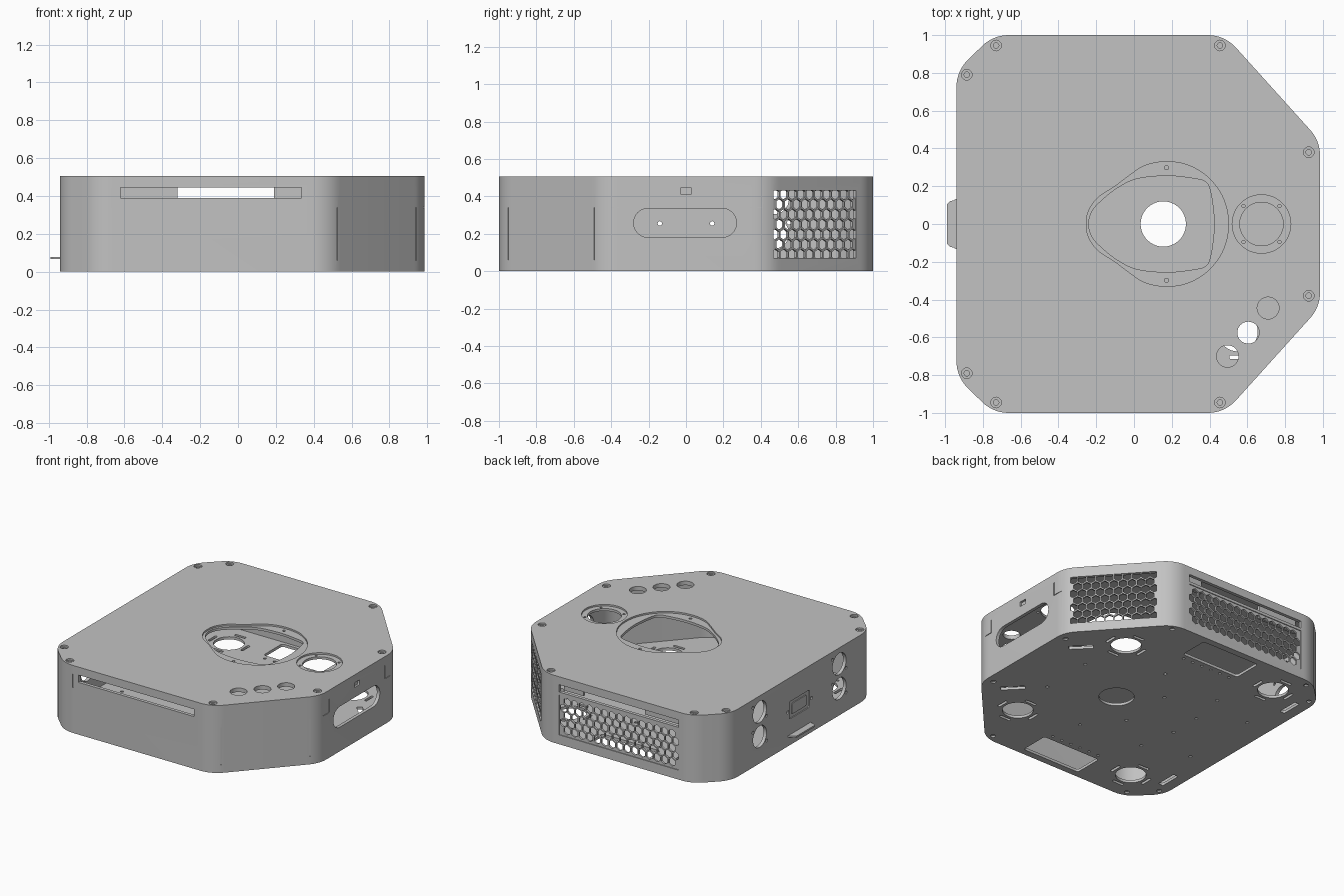
import bpy, bmesh, math
from mathutils import Matrix, Vector

if "Cube" in bpy.data.objects:
    bpy.data.objects.remove(bpy.data.objects["Cube"])

grey = bpy.data.materials.new("plain grey")
grey.use_nodes = True
COL = (0.54, 0.54, 0.54, 1)
grey.diffuse_color = COL
grey.node_tree.nodes["Principled BSDF"].inputs["Base Color"].default_value = COL

H, TOP, WALL, FLOOR = 0.505, 0.475, 0.025, 0.02
UP = Vector((0, 0, 1))


# ---------- 2D profiles ----------
def circle(r, n=32, c=(0, 0), start=0.0):
    return [(c[0] + r * math.cos(start + math.tau * i / n),
             c[1] + r * math.sin(start + math.tau * i / n)) for i in range(n)]


def rrect(w, h, r=0.0, c=(0, 0), turn=0.0, seg=8):
    pts = []
    for k, (sx, sy) in enumerate([(1, 1), (-1, 1), (-1, -1), (1, -1)]):
        for i in range(seg + 1 if r else 1):
            a = math.pi / 2 * (k + i / seg)
            pts.append((sx * (w / 2 - r) + r * math.cos(a), sy * (h / 2 - r) + r * math.sin(a)))
    ct, st = math.cos(turn), math.sin(turn)
    return [(c[0] + x * ct - y * st, c[1] + x * st + y * ct) for x, y in pts]


def outline(inset=0.0, radius=0.2, seg=8):
    """Eight-sided plan with filleted corners."""
    half = [(0.985, 0.44), (0.48, 1.0), (-0.745, 1.0), (-0.94, 0.81)]
    vs = [Vector(p) for p in half + [(x, -y) for x, y in reversed(half)]]
    out = []
    for i, v in enumerate(vs):
        d1, d2 = (v - vs[i - 1]).normalized(), (vs[(i + 1) % len(vs)] - v).normalized()
        n1, n2 = Vector((d1.y, -d1.x)), Vector((d2.y, -d2.x))
        centre = v - (n1 + n2) * radius / (1 + n1.dot(n2))
        a1, turn = math.atan2(n1.y, n1.x), math.acos(n1.dot(n2))
        for k in range(seg + 1):
            a = a1 + turn * k / seg
            out.append((centre.x + (radius - inset) * math.cos(a),
                        centre.y + (radius - inset) * math.sin(a)))
    return out


def smooth_mirror(half, steps=5):
    """Closed Catmull-Rom loop from a half profile mirrored in y."""
    p = [Vector(q) for q in half + [(x, -y) for x, y in reversed(half[1:-1])]]
    out, n = [], len(p)
    for i in range(n):
        a, b, c, d = p[i - 1], p[i], p[(i + 1) % n], p[(i + 2) % n]
        for k in range(steps):
            t = k / steps
            q = 0.5 * (2 * b + (c - a) * t + (2 * a - 5 * b + 4 * c - d) * t ** 2
                       + (3 * b - a - 3 * c + d) * t ** 3)
            out.append((q.x, q.y))
    return out


# ---------- solids ----------
def prism(bm, pts, z0, z1, frame=Matrix()):
    lo = [bm.verts.new(frame @ Vector((x, y, z0))) for x, y in pts]
    hi = [bm.verts.new(frame @ Vector((x, y, z1))) for x, y in pts]
    bm.faces.new(lo[::-1])
    bm.faces.new(hi)
    for i in range(len(pts)):
        j = (i + 1) % len(pts)
        bm.faces.new((lo[i], lo[j], hi[j], hi[i]))


def make(name, solids):
    """Object from a list of (profile, low, high[, frame])."""
    bm = bmesh.new()
    for s in solids:
        prism(bm, *s)
    bmesh.ops.recalc_face_normals(bm, faces=bm.faces)
    me = bpy.data.meshes.new(name)
    bm.to_mesh(me)
    bm.free()
    me.materials.append(grey)
    ob = bpy.data.objects.new(name, me)
    bpy.context.collection.objects.link(ob)
    return ob


def cut(ob, solids):
    cutter = make("cutter", solids)
    cutter.hide_render = True
    mod = ob.modifiers.new("cut", "BOOLEAN")
    mod.operation, mod.solver, mod.object = "DIFFERENCE", "EXACT", cutter
    bpy.context.view_layer.update()
    me = bpy.data.meshes.new_from_object(ob.evaluated_get(bpy.context.evaluated_depsgraph_get()))
    ob.modifiers.clear()
    ob.data = me
    bpy.data.objects.remove(cutter)


def wall_frame(origin, normal):
    """Local x runs along the wall, y is up, z points out."""
    n = Vector((*normal, 0)).normalized()
    u = UP.cross(n)
    m = Matrix((u, UP, n)).transposed().to_4x4()
    m.translation = Vector((*origin, 0))
    return m


front, back = wall_frame((0, -1), (0, -1)), wall_frame((0, 1), (0, 1))
side, ports = wall_frame((0.985, 0), (1, 0)), wall_frame((-0.94, 0), (-1, 0))
slant_back = wall_frame((0.7325, 0.72), (0.56, 0.505))
slant_front = wall_frame((0.7325, -0.72), (0.56, -0.505))
IN, OUT = -0.06, 0.05

# ---------- housing: floor and walls ----------
housing = make("housing", [(outline(), 0, TOP)])
cut(housing, [(outline(WALL), FLOOR, 1)])

grilles = {"back_grille": (back, 0.145, 0.22, 0.99, 0.30),
           "slanted_grille": (slant_back, -0.04, 0.25, 0.59, 0.36)}
holes = [(rrect(0.955, 0.055, c=(-0.143, 0.418)), IN, OUT, front),
         (rrect(0.99, 0.055, c=(0.145, 0.418)), IN, OUT, back),
         (rrect(0.55, 0.155, 0.077, (-0.005, 0.258)), IN, OUT, side),
         (rrect(0.06, 0.035, 0.006, (0, 0.428)), -0.015, OUT, side),
         (rrect(0.24, 0.13, 0.015, (0, 0.26)), -0.008, OUT, ports)]
for frame, u, v, w, h in grilles.values():
    holes.append((rrect(w, h, c=(u, v)), IN, OUT, frame))
for s in (-1, 1):
    holes.append((circle(0.012, 12, (s * 0.14, 0.255)), IN, OUT, ports))
    for z in (0.2, 0.385):
        holes.append((circle(0.08, 32, (s * 0.47, z)), IN, OUT, ports))
        for k in (-1, 1):
            holes.append((circle(0.011, 10, (s * 0.47 + k * 0.08, z - k * 0.06)), IN, OUT, ports))
    # fine panel seams
    holes.append((rrect(0.006, 0.28, c=(s * 0.31, 0.2)), -0.006, OUT, slant_front))
    holes.append((rrect(0.006, 0.1, c=(s * 0.33, 0.39)), -0.005, OUT, side))
    holes.append((rrect(0.08, 0.006, c=(s * 0.375, 0.34)), -0.005, OUT, side))
holes.append((rrect(0.006, 0.1, c=(-0.665, 0.39)), -0.005, OUT, front))
cut(housing, holes)

# ---------- floor openings ----------
floor = [(circle(0.12, 40, (0.155, 0)), -0.1, 0.1)]
for s in (-1, 1):
    floor.append((rrect(0.48, 0.22, 0.02, (-0.06, s * 0.84)), -0.1, 0.1))
    for cx, cy in ((0.55, s * 0.57), (-0.6, s * 0.75)):
        floor.append((circle(0.105, 32, (cx, cy)), -0.1, 0.1))
        for k in range(4):
            a = math.pi / 2 * k
            pos = (cx + 0.135 * math.cos(a), cy + 0.135 * math.sin(a))
            floor.append((rrect(0.02, 0.09, 0.008, pos, a), -0.1, 0.1))
    floor.append((rrect(0.17, 0.04, 0.01, (0.77, s * 0.36), math.radians(135)), -0.1, 0.1))
    floor.append((rrect(0.04, 0.16, 0.01, (-0.84, s * 0.64)), -0.1, 0.1))
    for i in range(6):
        floor.append((circle(0.01, 10, (-0.26 + i * 0.08, s * 0.69)), -0.1, 0.1))
    for x, y in ((-0.75, 0.3), (-0.4, 0.4), (0.1, 0.45), (0.6, 0.2), (-0.1, 0.2), (-0.45, 0.12)):
        floor.append((circle(0.012, 10, (x, s * y)), -0.1, 0.1))

SCREWS = [(x, s * y) for s in (-1, 1)
          for x, y in ((-0.73, 0.945), (-0.885, 0.79), (0.455, 0.945), (0.925, 0.38))]
floor += [(circle(0.018, 12, p), -0.1, 0.012) for p in SCREWS]
cut(housing, floor)

# ---------- top plate ----------
top_plate = make("top_plate", [(outline(), TOP, H)])
rim = smooth_mirror([(0.50, 0), (0.475, 0.13), (0.40, 0.24), (0.29, 0.31), (0.17, 0.33),
                     (0.06, 0.31), (-0.02, 0.26), (-0.1, 0.2), (-0.19, 0.14),
                     (-0.24, 0.07), (-0.252, 0)])
opening = smooth_mirror([(0.425, 0), (0.417, 0.1), (0.40, 0.19), (0.375, 0.225), (0.32, 0.24),
                         (0.18, 0.255), (0.02, 0.24), (-0.08, 0.195), (-0.165, 0.13),
                         (-0.22, 0.07), (-0.24, 0)])
RING = (0.675, 0)
cut(top_plate, [(rim, H - 0.012, 1), (circle(0.155, 48, RING), H - 0.012, 1)]
    + [(circle(0.028, 20, p), H - 0.012, 1) for p in SCREWS])
through = [opening, circle(0.115, 40, RING)]
through += [circle(0.058, 32, p) for p in ((0.71, -0.445), (0.605, -0.575), (0.495, -0.70))]
through += [circle(0.011, 12, (0.172, s * 0.298)) for s in (-1, 1)]
through += [circle(0.009, 12, (RING[0] + a * 0.095, b * 0.095)) for a in (-1, 1) for b in (-1, 1)]
through += [circle(0.015, 12, p) for p in SCREWS]
cut(top_plate, [(p, 0.4, 1) for p in through])

# ---------- honeycomb grilles ----------
PITCH = 0.062
parts = [housing, top_plate]
for name, (frame, u, v, w, h) in grilles.items():
    panel = make(name, [(rrect(w, h, c=(u, v)), -0.02, -0.006, frame)])
    cells, row_gap = [], PITCH * math.sqrt(3) / 2
    rows, cols = int(h / row_gap / 2) + 1, int(w / PITCH / 2) + 1
    for j in range(-rows, rows + 1):
        for i in range(-cols, cols + 1):
            x, y = (i + 0.5 * (j % 2)) * PITCH, j * row_gap
            if abs(x) < w / 2 and abs(y) < h / 2:
                cells.append((circle(PITCH * 0.49, 6, (u + x, v + y), math.pi / 6), -0.05, 0.05, frame))
    cut(panel, cells)
    parts.append(panel)

# ---------- small parts ----------
tab = [(-0.93, -0.14), (-0.93, 0.14), (-0.955, 0.125), (-0.975, 0.12), (-0.99, 0.105),
       (-0.99, -0.105), (-0.975, -0.12), (-0.955, -0.125)]
parts.append(make("rear_tab", [(tab[::-1], 0.066, 0.078)]))
parts.append(make("power_inlet_plate", [(rrect(0.17, 0.08, 0.012, (0, 0.26)), -0.01, -0.002, ports)]))
parts.append(make("slot_brackets", [(rrect(0.32, 0.02, c=(-0.48, 0.93)), 0.38, TOP),
                                    (rrect(0.16, 0.02, c=(0.27, 0.93)), 0.38, TOP)]))

bpy.ops.object.select_all(action="DESELECT")
for ob in parts:
    ob.select_set(True)
bpy.context.view_layer.objects.active = housing
bpy.ops.object.shade_smooth_by_angle(angle=math.radians(30))
